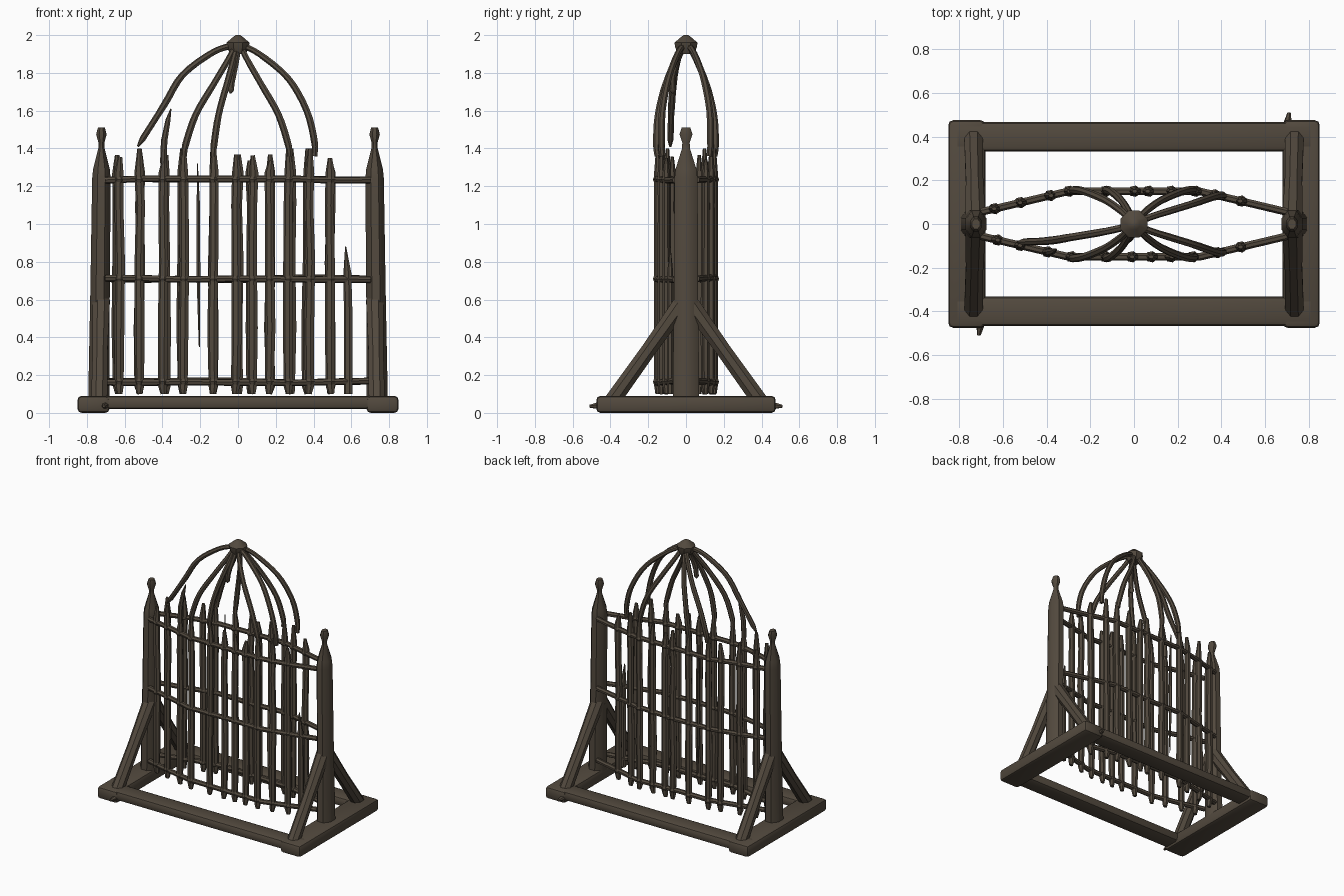
import bpy, bmesh, math, random
from mathutils import Vector

cube = bpy.data.objects.get("Cube")
if cube:
    bpy.data.objects.remove(cube, do_unlink=True)
random.seed(4)

wood = bpy.data.materials.new("dark weathered wood")
wood.use_nodes = True
COLOR = (0.085, 0.067, 0.048, 1)
wood.diffuse_color = COLOR
bsdf = wood.node_tree.nodes["Principled BSDF"]
bsdf.inputs["Base Color"].default_value = COLOR
bsdf.inputs["Roughness"].default_value = 0.9


def finish(name, bm, angle=40):
    bmesh.ops.recalc_face_normals(bm, faces=bm.faces)
    mesh = bpy.data.meshes.new(name)
    bm.to_mesh(mesh)
    bm.free()
    mesh.materials.append(wood)
    ob = bpy.data.objects.new(name, mesh)
    bpy.context.collection.objects.link(ob)
    bpy.ops.object.select_all(action='DESELECT')
    ob.select_set(True)
    bpy.context.view_layer.objects.active = ob
    bpy.ops.object.shade_smooth_by_angle(angle=math.radians(angle))
    return ob


def tube(name, path, radii, sides=8, squash=(1, 1), angle=40):
    """Loft a ring along a path, with a radius at every point."""
    bm = bmesh.new()
    pts = [Vector(p) for p in path]
    axis = (pts[1] - pts[0]).normalized()
    u = axis.orthogonal().normalized() if abs(axis.z) < 0.8 else Vector((1, 0, 0))
    rings = []
    for i, p in enumerate(pts):
        axis = (pts[min(i + 1, len(pts) - 1)] - pts[max(i - 1, 0)]).normalized()
        u = (u - axis * u.dot(axis)).normalized()
        v = axis.cross(u)
        ring = []
        for k in range(sides):
            a = math.tau * (k + 0.5) / sides
            ring.append(bm.verts.new(p + radii[i] * (u * math.cos(a) * squash[0]
                                                     + v * math.sin(a) * squash[1])))
        rings.append(ring)
    for a, b in zip(rings, rings[1:]):
        for k in range(sides):
            n = (k + 1) % sides
            bm.faces.new((a[k], a[n], b[n], b[k]))
    bm.faces.new(rings[0])
    bm.faces.new(rings[-1])
    return finish(name, bm, angle)


def beam(name, center, size, bevel):
    """Bevelled timber."""
    bm = bmesh.new()
    bmesh.ops.create_cube(bm, size=1)
    for v in bm.verts:
        v.co = Vector(center) + Vector([c * s for c, s in zip(v.co, size)])
    bmesh.ops.bevel(bm, geom=bm.edges[:], offset=bevel, segments=2,
                    profile=0.5, affect='EDGES')
    return finish(name, bm)


def depth(x):
    """Half depth of the lens-shaped cage at a given x."""
    a = abs(x)
    return 0.15 if a < 0.3 else 0.15 - 0.09 * (a - 0.3) / 0.38


# Base frame
for side, word in ((-1, "front"), (1, "back")):
    beam(word + "_base_beam", (0, side * 0.4, 0.055), (1.66, 0.135, 0.07), 0.022)
for side, word in ((-1, "right"), (1, "left")):
    beam(word + "_base_beam", (side * 0.765, 0, 0.045), (0.17, 0.95, 0.09), 0.022)
    tube(word + "_base_splinter", [(side * 0.7, side * 0.44, 0.04),
                                   (side * 0.71, side * 0.51, 0.035)], [0.025, 0.008], 6)

# Posts with pointed tops and finials, and their diagonal braces
for side, word in ((-1, "right"), (1, "left")):
    heights = [0.03, 0.6, 1.24, 1.29, 1.40, 1.43, 1.475, 1.51]
    radii = [0.061, 0.056, 0.053, 0.048, 0.018, 0.017, 0.03, 0.02]
    path = [(side * (0.738 - 0.012 * min(z, 1.24)), 0, z) for z in heights]
    tube(word + "_post", path, radii, 8, (1, 1.25))
    for fb, fbword in ((-1, "front"), (1, "back")):
        tube(f"{word}_{fbword}_brace",
             [(side * 0.735, fb * 0.4, 0.05), (side * 0.73, fb * 0.2, 0.33),
              (side * 0.725, fb * 0.015, 0.59)], [0.046, 0.043, 0.05], 8)

# Horizontal rails bowed along both sides of the cage
stations = [-0.7, -0.5, -0.3, 0, 0.3, 0.5, 0.7]
for fb, fbword in ((-1, "front"), (1, "back")):
    for level, z in (("lower", 0.165), ("middle", 0.71), ("upper", 1.235)):
        path = [(x, fb * depth(x), z + random.uniform(-0.006, 0.006)) for x in stations]
        tube(f"{fbword}_{level}_rail", path, [0.018] * len(path), 7)

# Upright bars with pointed tops, lashed to the rails
bars = [-0.625, -0.52, -0.395, -0.285, -0.13, -0.01, 0.08, 0.17, 0.27, 0.38, 0.49]
ribbed = (-0.52, -0.285, -0.13, 0.27, 0.38)
for fb, fbword in ((-1, "front"), (1, "back")):
    for i, bx in enumerate(bars):
        x = bx + (0.012 if fb > 0 else 0) * (i % 3 - 1)
        y = fb * depth(x)
        top = 1.40 if bx in ribbed else 1.35 + random.uniform(-0.015, 0.02)
        heights = [0.10, 0.14, 0.45, 0.8, 1.1, 1.27, top]
        radii = [0.016, 0.025, 0.028, 0.026, 0.025, 0.026, 0.012]
        path = [(x + random.uniform(-0.005, 0.005), y, z) for z in heights]
        tube(f"{fbword}_bar_{i + 1}", path, radii, 7, (1, 0.75))
        for j, z in enumerate((0.165, 0.71, 1.235)):
            tube(f"{fbword}_lashing_{i + 1}_{j + 1}",
                 [(x, y, z - 0.02), (x, y, z), (x, y, z + 0.02)],
                 [0.02, 0.031, 0.02], 7, (0.95, 0.85))

# Broken bars
y = -depth(0.58)
tube("short_broken_bar", [(0.585, y, 0.1), (0.585, y, 0.5), (0.58, y, 0.74), (0.57, y, 0.88)],
     [0.024, 0.024, 0.022, 0.003], 7, (1, 0.75))
y = depth(0.21)
tube("thin_split_bar", [(-0.205, y, 0.35), (-0.21, y, 0.75), (-0.21, y, 1.1), (-0.215, y, 1.32)],
     [0.003, 0.012, 0.01, 0.003], 6)
y = -depth(0.39)
tube("snapped_rib_stub", [(-0.395, y, 1.32), (-0.39, y, 1.44), (-0.37, y * 0.97, 1.55),
                          (-0.355, y * 0.9, 1.61)], [0.018, 0.018, 0.014, 0.003], 7)

# Dome ribs: height, share of x and share of y at each step
wide = [(1.36, 1, 1), (1.44, 1, 1.04), (1.60, 0.9, 1.0), (1.77, 0.66, 0.74),
        (1.90, 0.28, 0.36), (1.945, 0.05, 0.1)]
narrow = [(1.36, 1, 1), (1.42, 0.97, 1.04), (1.58, 0.78, 0.98), (1.74, 0.45, 0.72),
          (1.87, 0.18, 0.36), (1.945, 0.05, 0.1)]
rib_radii = [0.017, 0.019, 0.018, 0.017, 0.016, 0.016]


def smooth_path(points, steps=4):
    """Catmull-Rom subdivision of a path."""
    pts = [Vector(p) for p in points]
    pts = [pts[0]] + pts + [pts[-1]]
    out = []
    for a, b, c, d in zip(pts, pts[1:], pts[2:], pts[3:]):
        for s in range(steps):
            t = s / steps
            out.append(0.5 * (2 * b + (c - a) * t + (2 * a - 5 * b + 4 * c - d) * t * t
                              + (3 * b - a - 3 * c + d) * t ** 3))
    return out + [pts[-1]]


def rib(name, x, y, profile, tip=None):
    path = smooth_path([(x * fx, y * fy, z) for z, fx, fy in profile])
    radii = [rib_radii[min(i // 4, 5)] for i in range(len(path))]
    if tip is not None:
        radii[0] = tip
    tube(name, path, radii, 7)


for fb, fbword in ((-1, "front"), (1, "back")):
    for i, x in enumerate((-0.285, -0.13, 0.275, 0.405)):
        rib(f"{fbword}_dome_rib_{i + 1}", x, fb * depth(x),
            wide if x > 0.3 else narrow)
# Loose rib hanging from the crown, and a short broken one
loose = [(1.41, 1.02, 0.85), (1.63, 0.75, 0.78), (1.79, 0.56, 0.62),
         (1.91, 0.25, 0.34), (1.945, 0.05, 0.1)]
rib("loose_dome_rib", -0.52, -depth(0.52), loose, 0.006)
rib("broken_dome_rib", -0.04, -0.07, [(1.69, 1, 1), (1.78, 0.7, 1), (1.88, 0.2, 0.6),
                                      (1.945, 0, 0.1)], 0.003)

# Crown joining the ribs
tube("crown", [(0, 0, 1.90), (0, 0, 1.935), (0, 0, 1.96), (0, 0, 1.99), (0, 0, 2.0)],
     [0.045, 0.062, 0.066, 0.028, 0.012], 8)
